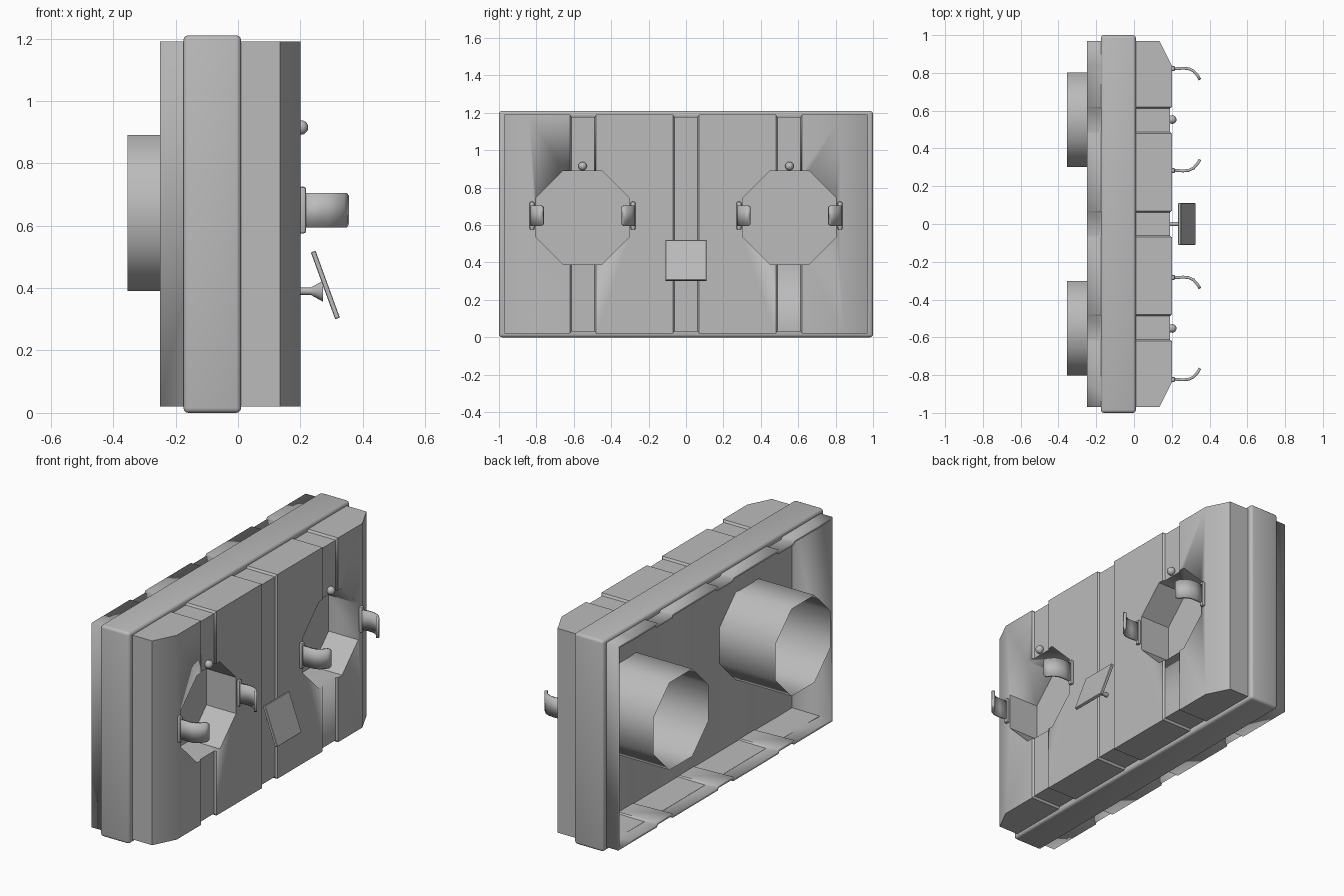
import bpy, bmesh, math
from mathutils import Matrix, Vector

if "Cube" in bpy.data.objects:
    bpy.data.objects.remove(bpy.data.objects["Cube"])

grey = bpy.data.materials.new("plain_grey")
grey.use_nodes = True
grey.diffuse_color = (0.5, 0.5, 0.5, 1)
grey.node_tree.nodes["Principled BSDF"].inputs["Base Color"].default_value = (0.5, 0.5, 0.5, 1)

MID = 0.64       # height of the hole centres
SIDE = 0.553     # sideways offset of the hole centres
RADIUS = 0.25 / math.cos(math.pi / 8)


def add(name, bm, angle=30):
    """Turn a bmesh into a smooth-shaded grey object."""
    bmesh.ops.recalc_face_normals(bm, faces=bm.faces)
    mesh = bpy.data.meshes.new(name)
    bm.to_mesh(mesh)
    bm.free()
    mesh.materials.append(grey)
    obj = bpy.data.objects.new(name, mesh)
    bpy.context.collection.objects.link(obj)
    bpy.ops.object.select_all(action='DESELECT')
    obj.select_set(True)
    bpy.context.view_layer.objects.active = obj
    bpy.ops.object.shade_smooth_by_angle(angle=math.radians(angle))
    return obj


def box(name, low, high, bevel=0, segments=3):
    bm = bmesh.new()
    low, high = Vector(low), Vector(high)
    bmesh.ops.create_cube(bm, size=1, matrix=Matrix.Translation((low + high) / 2)
                          @ Matrix.Diagonal((high - low).to_4d()))
    if bevel:
        bmesh.ops.bevel(bm, geom=bm.edges, offset=bevel, segments=segments,
                        profile=0.5, affect='EDGES')
    return add(name, bm)


def tube(name, x0, x1, y, z, r0, r1, sides, caps, angle=30):
    """Cone or cylinder along x, with a flat side uppermost."""
    bm = bmesh.new()
    place = (Matrix.Translation(((x0 + x1) / 2, y, z)) @ Matrix.Rotation(math.pi / 2, 4, 'Y')
             @ Matrix.Rotation(math.pi / sides, 4, 'Z'))
    bmesh.ops.create_cone(bm, cap_ends=caps, segments=sides, radius1=r0, radius2=r1,
                          depth=x1 - x0, matrix=place)
    return add(name, bm, angle)


def cut(obj, cutter):
    mod = obj.modifiers.new("cut", 'BOOLEAN')
    mod.operation = 'DIFFERENCE'
    mod.object = cutter
    mod.solver = 'EXACT'
    bpy.context.view_layer.objects.active = obj
    bpy.ops.object.modifier_apply(modifier=mod.name)
    bpy.data.objects.remove(cutter)


# Stations across the shell: sideways position, front depth, groove inset
stations = [(-0.97, 0.135, 0), (-0.84, 0.2, 0)]
for centre in (-0.55, 0, 0.55):
    for offset, sunk in ((-0.07, 0), (-0.062, 1), (0.062, 1), (0.07, 0)):
        stations.append((centre + offset, 0.2 - 0.01 * sunk, 0.012 * sunk))
stations += [(0.84, 0.2, 0), (0.97, 0.135, 0)]


def shell(back, front=None):
    bm = bmesh.new()
    rings = []
    for y, x, inset in stations:
        x = x if front is None else front
        low, high = 0.02 + inset, 1.19 - inset
        rings.append([bm.verts.new((px, y, pz)) for px, pz in
                      ((back, low), (x, low), (x, high), (back, high))])
    for a, b in zip(rings, rings[1:]):
        for i in range(4):
            j = (i + 1) % 4
            bm.faces.new((a[i], a[j], b[j], b[i]))
    bm.faces.new(rings[0])
    bm.faces.new(rings[-1])
    return bm


# Front panel with two octagonal wells
front_panel = add("front_panel", shell(0.01))
for s in (-1, 1):
    cut(front_panel, tube("well_cutter", 0.012, 0.4, s * SIDE, MID, RADIUS, RADIUS, 8, True))

# Open rear tray
bm = shell(-0.25, 0.01)
bmesh.ops.recalc_face_normals(bm, faces=bm.faces)
bmesh.ops.delete(bm, geom=[f for f in bm.faces if f.normal.x < -0.9], context='FACES')
rear_tray = add("rear_tray", bm)
wall = rear_tray.modifiers.new("wall", 'SOLIDIFY')
wall.thickness = 0.016
wall.offset = -1

# Rounded band around the middle
band = box("middle_band", (-0.175, -1, 0), (0.01, 1, 1.21), 0.016)
cut(band, box("band_cutter", (-0.4, -0.962, 0.034), (0.4, 0.962, 1.176)))

for s, word in ((-1, "right"), (1, "left")):
    # Rear tube and knob above the well
    tube(word + "_rear_tube", -0.355, 0.01, s * SIDE, MID, RADIUS, RADIUS, 8, False, 60)
    bm = bmesh.new()
    bmesh.ops.create_uvsphere(bm, u_segments=16, v_segments=10, radius=0.023,
                              matrix=Matrix.Translation((0.202, s * SIDE, 0.915)))
    add(word + "_knob", bm, 60)

    # Curved clips on both sides of each well, hooked inward
    for t, place in ((-1, "inner"), (1, "outer")):
        def side(v):
            return s * (SIDE + t * v)
        bm = bmesh.new()
        path = [(0.195, 0.267), (0.26, 0.272), (0.29, 0.269), (0.315, 0.257),
                (0.335, 0.235), (0.343, 0.222), (0.349, 0.211)]
        rows = []
        for i, (x, v) in enumerate(path):
            half = 0.046 if i == len(path) - 1 else 0.055
            rows.append([bm.verts.new((x, side(v), 0.65 + k * half)) for k in (-1, 1)])
        for a, b in zip(rows, rows[1:]):
            bm.faces.new((a[0], a[1], b[1], b[0]))
        clip = add(word + "_" + place + "_clip", bm, 50)
        thick = clip.modifiers.new("thickness", 'SOLIDIFY')
        thick.thickness = 0.015
        thick.offset = 0
        y = side(0.27)
        box(word + "_" + place + "_clip_foot", (0.195, y - 0.013, 0.575),
            (0.218, y + 0.013, 0.725), 0.008, 2)

# Tilted square plate on a flared stem
plate = box("tilted_plate", (-0.008, -0.11, -0.114), (0.008, 0.11, 0.114), 0.002, 1)
plate.location = (0.28, 0, 0.41)
plate.rotation_euler = (0, -math.radians(20), 0)
tube("plate_stem", 0.185, 0.245, 0, 0.39, 0.012, 0.012, 16, True)
tube("stem_flare", 0.235, 0.272, 0, 0.39, 0.013, 0.034, 16, True)
